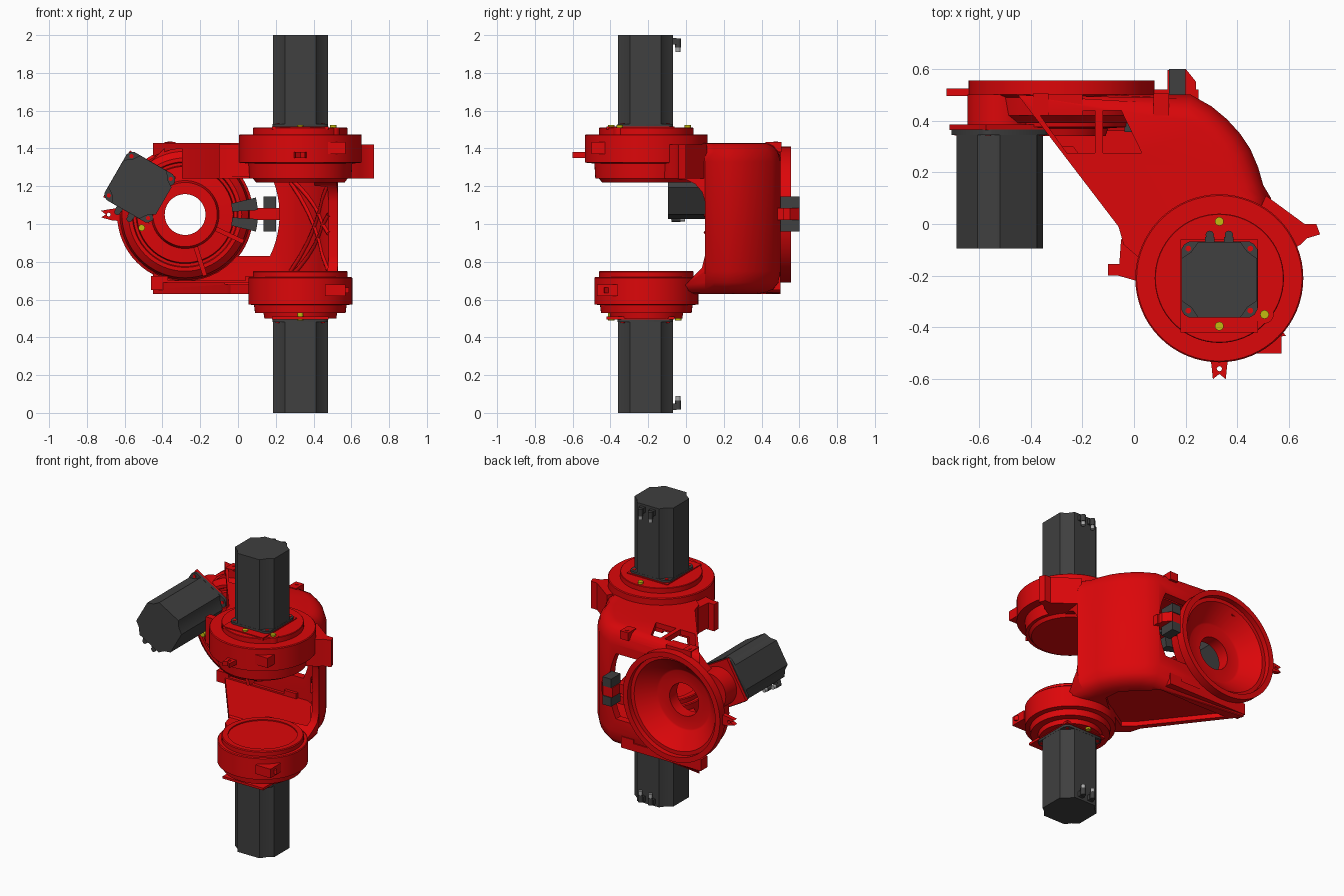
import bpy, bmesh, math
from mathutils import Vector, Matrix

if "Cube" in bpy.data.objects:
    bpy.data.objects.remove(bpy.data.objects["Cube"])


def material(name, rgb):
    m = bpy.data.materials.new(name)
    m.use_nodes = True
    m.diffuse_color = (*rgb, 1)
    m.node_tree.nodes["Principled BSDF"].inputs["Base Color"].default_value = (*rgb, 1)
    return m


RED = material("casting red", (0.72, 0.002, 0.003))
GREY = material("motor grey", (0.05, 0.05, 0.05))
YELLOW = material("plug yellow", (0.55, 0.5, 0.005))
SILVER = material("connector silver", (0.4, 0.4, 0.4))


def finish(name, bm, mat):
    bmesh.ops.recalc_face_normals(bm, faces=bm.faces)
    me = bpy.data.meshes.new(name)
    bm.to_mesh(me)
    bm.free()
    ob = bpy.data.objects.new(name, me)
    bpy.context.collection.objects.link(ob)
    me.materials.append(mat)
    smooth(ob)
    return ob


def smooth(ob):
    bpy.ops.object.select_all(action='DESELECT')
    ob.select_set(True)
    bpy.context.view_layer.objects.active = ob
    bpy.ops.object.shade_smooth_by_angle(angle=math.radians(32))


def loft(name, rings, mat):
    """Bridge equal-length rings of points and cap both ends."""
    bm = bmesh.new()
    vs = [[bm.verts.new(p) for p in r] for r in rings]
    n = len(vs[0])
    for a, b in zip(vs, vs[1:]):
        for i in range(n):
            bm.faces.new((a[i], a[(i + 1) % n], b[(i + 1) % n], b[i]))
    bm.faces.new(vs[0])
    bm.faces.new(vs[-1])
    return finish(name, bm, mat)


def prism(name, pts, lo, hi, axis='Z', mat=RED):
    put = {'Z': lambda p, d: (p[0], p[1], d),
           'Y': lambda p, d: (p[0], d, p[1]),
           'X': lambda p, d: (d, p[0], p[1])}[axis]
    return loft(name, [[put(p, d) for p in pts] for d in (lo, hi)], mat)


def box(name, x, y, z, mat=RED):
    return prism(name, [(x[0], y[0]), (x[1], y[0]), (x[1], y[1]), (x[0], y[1])], *z, 'Z', mat)


def circle(c, r, n=48, a0=0, a1=360):
    full = a1 - a0 == 360
    return [(c[0] + r * math.cos(t), c[1] + r * math.sin(t)) for t in
            (math.radians(a0 + (a1 - a0) * i / (n if full else n - 1)) for i in range(n))]


def lathe(name, prof, c, axis='Z', closed=False, mat=RED, n=64):
    """Spin (radius, depth) pairs about an axis; a closed profile makes a ring."""
    put = (lambda x, y, d: (x, y, d)) if axis == 'Z' else (lambda x, z, d: (x, d, z))
    rings = [[put(*p, d) for p in circle(c, r, n)] for r, d in prof]
    if not closed:
        return loft(name, rings, mat)
    bm = bmesh.new()
    vs = [[bm.verts.new(p) for p in r] for r in rings]
    for a, b in zip(vs, vs[1:] + vs[:1]):
        for i in range(n):
            bm.faces.new((a[i], a[(i + 1) % n], b[(i + 1) % n], b[i]))
    return finish(name, bm, mat)


def cut(ob, *cutters):
    bpy.context.view_layer.objects.active = ob
    for c in cutters:
        m = ob.modifiers.new("cut", 'BOOLEAN')
        m.operation, m.solver, m.object = 'DIFFERENCE', 'EXACT', c
        bpy.ops.object.modifier_apply(modifier=m.name)
        bpy.data.objects.remove(c)
    smooth(ob)


def turn(ob, matrix):
    ob.matrix_world = matrix @ ob.matrix_world


# Main C-shaped casting: rounded outer wall, straight diagonal inner side
CURVE = [(0.53, 0.1), (0.5, 0.15), (0.48, 0.22), (0.45, 0.29), (0.41, 0.35),
         (0.36, 0.405), (0.3, 0.455), (0.22, 0.5)]
FRONT = [(-0.45, 0.5), (-0.06, -0.01), (-0.04, -0.08), (0.1, -0.2), (0.5, -0.12)]


def wall(inset):
    out = []
    for p in CURVE:
        v = Vector(p)
        out.append(tuple(v + (Vector((0.15, 0.12)) - v).normalized() * inset))
    return out


levels = [(0.63, 0.13), (0.637, 0.085), (0.655, 0.04), (0.69, 0.012), (0.75, 0),
          (1.33, 0), (1.38, 0.015), (1.41, 0.04), (1.425, 0.07), (1.43, 0.1)]
body = loft("arm_casting", [[(x, y, z) for x, y in FRONT + wall(s)] for z, s in levels], RED)
DISC = (-0.28, 1.05)
notch = prism("notch", [(-1, 0.68), (0.0, 0.68), (0.085, 0.77), (0.1, 0.83), (0.1, 1.12),
                        (0.085, 1.17), (0.05, 1.21), (0, 1.235), (-1, 1.235)], -1, 1, 'X')
hollow = prism("hollow", [(-0.9, -0.35), (0.05, -0.35), (0.17, 0.05), (0.47, 0.06)] + wall(0.05)[:-1]
               + [(0.2, 0.45), (-0.9, 0.45)], 0.69, 1.24)
pocket = prism("pocket", [(-0.35, 0.45), (-0.02, 0.02), (0.4, 0.02), (0.42, 0.2), (0.36, 0.32),
                          (0.2, 0.45)], 1.2, 1.395)
recess = prism("recess", [(-0.36, 0.43), (-0.02, 0.0), (0.05, -0.06), (0.25, 0.06), (0.34, 0.14),
                          (0.33, 0.25), (0.15, 0.42)], 0.5, 0.66)
opening = prism("opening", [(-0.1, 1.27), (-0.1, 0.83)] + circle(DISC, 0.5, 12, -26, 26), 0.4, 0.7, 'Y')
bore = prism("bore", circle(DISC, 0.35), 0.3, 0.7, 'Y')
win_a = prism("win_a", [(-0.37, 0.43), (-0.26, 0.275), (-0.15, 0.275), (-0.15, 0.44)], 1.3, 1.5)
win_b = prism("win_b", [(-0.12, 0.275), (0.03, 0.275), (-0.05, 0.44), (-0.12, 0.44)], 1.3, 1.5)
cut(body, notch, hollow, pocket, recess, opening, bore, win_a, win_b)

# Crossing ribs on the inside of the curved wall
path = wall(0.05)[:-1]
for k, (z0, z1) in enumerate([(0.75, 1.22), (1.22, 0.75), (0.95, 1.24), (1.05, 0.72)]):
    cu = bpy.data.curves.new("inner_rib", 'CURVE')
    cu.dimensions, cu.bevel_depth, cu.bevel_resolution = '3D', 0.012, 1
    sp = cu.splines.new('POLY')
    sp.points.add(len(path) - 1)
    for i, (x, y) in enumerate(path):
        sp.points[i].co = (x, y, z0 + (z1 - z0) * i / (len(path) - 1), 1)
    cu.materials.append(RED)
    bpy.context.collection.objects.link(bpy.data.objects.new("inner_rib_%d" % k, cu))

# Bowl-shaped joint disc, open to the back
lathe("joint_bowl", [(0.36, 0.555), (0.36, 0.5), (0.345, 0.49), (0.335, 0.42), (0.3, 0.39),
                     (0.28, 0.39), (0.275, 0.405), (0.26, 0.405), (0.255, 0.375), (0.18, 0.37),
                     (0.17, 0.34), (0.108, 0.34), (0.108, 0.42), (0.19, 0.42), (0.2, 0.425),
                     (0.3, 0.52), (0.325, 0.52), (0.325, 0.555)], DISC, 'Y', True)
for a in (-72, -25):
    spoke = box("bowl_rib", (0.18, 0.34), (0.36, 0.41), (-0.012, 0.012))
    turn(spoke, Matrix.Translation((DISC[0], 0, DISC[1])) @ Matrix.Rotation(math.radians(-a), 4, 'Y'))
box("side_spoke", (0.05, 0.25), (0.47, 0.52), (1.02, 1.085))
prism("spoke_end", [(0.2, 0.52), (0.24, 0.52), (0.24, 0.55), (0.2, 0.6)], 1.02, 1.085)
box("spoke_bridge", (0.13, 0.2), (0.5, 0.595), (1.02, 1.085))
for n, z in (("lower", (0.96, 1.02)), ("upper", (1.085, 1.145))):
    box(n + "_sensor_block", (0.135, 0.2), (0.5, 0.6), z, GREY)
for n, a in (("lower", -8.5), ("upper", 8.5)):
    prism(n + "_sensor_pad", circle(DISC, 0.25, 6, a - 5, a + 5) + circle(DISC, 0.385, 6, a + 5, a - 5),
          0.355, 0.42, 'Y', GREY)

# Corner feet, rails and mounting bosses round the back frame
for n, x in (("left_foot", -0.46), ("right_foot", 0.04)):
    box(n, (x, x + 0.09), (0.43, 0.5), (0.65, 0.725))
prism("lower_rail", [(-0.46, 0.7), (-0.46, 0.65), (0.13, 0.65), (0.13, 0.7)], 0.43, 0.5, 'Y')
prism("upper_rail", [(-0.48, 1.31), (-0.42, 1.37), (-0.36, 1.428), (-0.2, 1.428), (-0.2, 1.38), (-0.3, 1.38),
                     (-0.36, 1.31)], 0.42, 0.5, 'Y')
for n, x in (("left_boss", -0.36), ("right_boss", 0.105)):
    box(n, (x - 0.03, x + 0.03), (0.42, 0.505), (1.38, 1.434))
    prism(n + "_hole", circle((x, 0.475), 0.012, 16), 1.43, 1.437)
tab = prism("disc_tab", [(-0.62, 1.015), (-0.67, 1.02), (-0.725, 1.035), (-0.7, 1.05), (-0.725, 1.07),
                         (-0.67, 1.08), (-0.62, 1.085)], 0.495, 0.525, 'Y')
cut(tab, prism("tab_hole", circle((-0.685, 1.05), 0.01, 12), 0.4, 0.6, 'Y'))

# Upper and lower round gear housings
HUB = (0.33, -0.21)
lathe("upper_housing", [(0.235, 1.22), (0.25, 1.24), (0.27, 1.24), (0.275, 1.32), (0.325, 1.325),
                        (0.325, 1.47), (0.32, 1.475), (0.25, 1.475), (0.25, 1.507), (0.247, 1.51)], HUB)
lathe("lower_housing", [(0.19, 0.5), (0.195, 0.53), (0.24, 0.53), (0.245, 0.57), (0.275, 0.575),
                        (0.275, 0.715), (0.27, 0.72), (0.25, 0.72), (0.25, 0.747), (0.245, 0.752),
                        (0.21, 0.752), (0.21, 0.745)], HUB)
box("upper_left_lug", (-0.1, 0.08), (-0.2, -0.155), (1.24, 1.42))
prism("upper_left_web", [(-0.06, -0.2), (0.08, -0.24), (0.08, 0.02), (-0.05, -0.06)], 1.25, 1.42)
prism("upper_right_lug", [(0.51, 0.11), (0.66, 0.0), (0.705, 0.0), (0.72, -0.04), (0.67, -0.055),
                          (0.645, -0.08), (0.57, -0.12), (0.47, 0.02)], 1.24, 1.42)
box("upper_corner_pad", (0.45, 0.57), (-0.5, -0.42), (1.37, 1.435))
box("lower_corner_pad", (0.46, 0.57), (-0.47, -0.36), (0.62, 0.68))


def hub_tab(name, z, angle, reach):
    t = prism(name, [(0.24, -0.045), (reach - 0.05, -0.03), (reach, -0.025), (reach - 0.02, 0),
                     (reach, 0.025), (reach - 0.05, 0.03), (0.24, 0.045)], z - 0.015, z + 0.015)
    cut(t, prism("hole", circle((reach - 0.04, 0), 0.01, 12), z - 0.1, z + 0.1))
    turn(t, Matrix.Translation((*HUB, 0)) @ Matrix.Rotation(math.radians(angle), 4, 'Z'))


hub_tab("upper_tab", 1.365, -90, 0.39)
hub_tab("lower_tab", 0.65, -45, 0.34)


# Servo motors, built along +z from the mounting face then placed
def chamfered(h, c, dent):
    pts = []
    for k in range(4):
        for x, y in ((h, h - c), (h - c / 2 - dent, h - c / 2 - dent), (h - c, h)):
            for _ in range(k):
                x, y = -y, x
            pts.append((x, y))
    return pts


def motor(name, length, matrix):
    parts = [prism(name + "_body", chamfered(0.146, 0.064, 0.006), 0, length, 'Z', GREY),
             prism(name + "_flange", chamfered(0.147, 0.03, -0.004), 0, 0.02, 'Z', GREY)]
    for i in range(4):
        s = ((-1) ** i, (-1) ** (i // 2))
        parts.append(prism(name + "_screw", circle((0.12 * s[0], 0.12 * s[1]), 0.011, 16), 0.01, 0.023, 'Z', RED))
    for x in (-0.037, 0.037):
        parts.append(box(name + "_socket", (x - 0.018, x + 0.018), (0.13, 0.165),
                         (length - 0.05, length - 0.015), GREY))
        parts.append(prism(name + "_elbow", circle((x, 0.173), 0.016, 16),
                           length - 0.065, length - 0.018, 'Z', GREY))
        parts.append(prism(name + "_tip", circle((x, 0.173), 0.013, 16),
                           length - 0.09, length - 0.065, 'Z', SILVER))
    for p in parts:
        turn(p, matrix)


up = Matrix.Translation((0.33, -0.215, 1.51))
down = Matrix.Translation((0.33, -0.215, 0.5)) @ Matrix.Scale(-1, 4, (0, 0, 1))
SIDE = Matrix.Translation((-0.52, 0.365, 1.195)) @ Matrix.Rotation(math.radians(30), 4, 'Y')
side = SIDE @ Matrix.Rotation(math.radians(90), 4, 'X') @ Matrix.Scale(-1, 4, (0, 1, 0))
motor("upper_motor", 0.49, up)
motor("lower_motor", 0.5, down)
motor("side_motor", 0.46, side)
box("upper_motor_plate", (0.18, 0.48), (-0.42, -0.06), (1.5, 1.516))
box("lower_motor_plate", (0.18, 0.48), (-0.42, -0.06), (0.495, 0.51))
turn(box("side_motor_plate", (-0.142, 0.142), (-0.002, 0.02), (-0.142, 0.142)), SIDE)
collar = prism("adapter_collar", circle((-0.52, 1.195), 0.125, 40), 0.38, 0.5, 'Y')
cut(collar, lathe("bowl_clearance", [(0.19, 0.405), (0.325, 0.525), (0.325, 0.6)], DISC, 'Y'))

# Yellow service plugs
for x, y in ((0.33, 0.01), (0.33, -0.395), (0.505, -0.35)):
    prism("upper_plug", circle((x, y), 0.017, 16), 1.47, 1.524, 'Z', YELLOW)
prism("plug_boss", circle((0.505, -0.35), 0.035, 24), 1.47, 1.512)
for y in (-0.395, -0.04):
    prism("lower_plug", circle((0.33, y), 0.017, 16), 0.488, 0.54, 'Z', YELLOW)
prism("side_plug", circle((-0.51, 0.98), 0.017, 16), 0.35, 0.44, 'Y', YELLOW)
